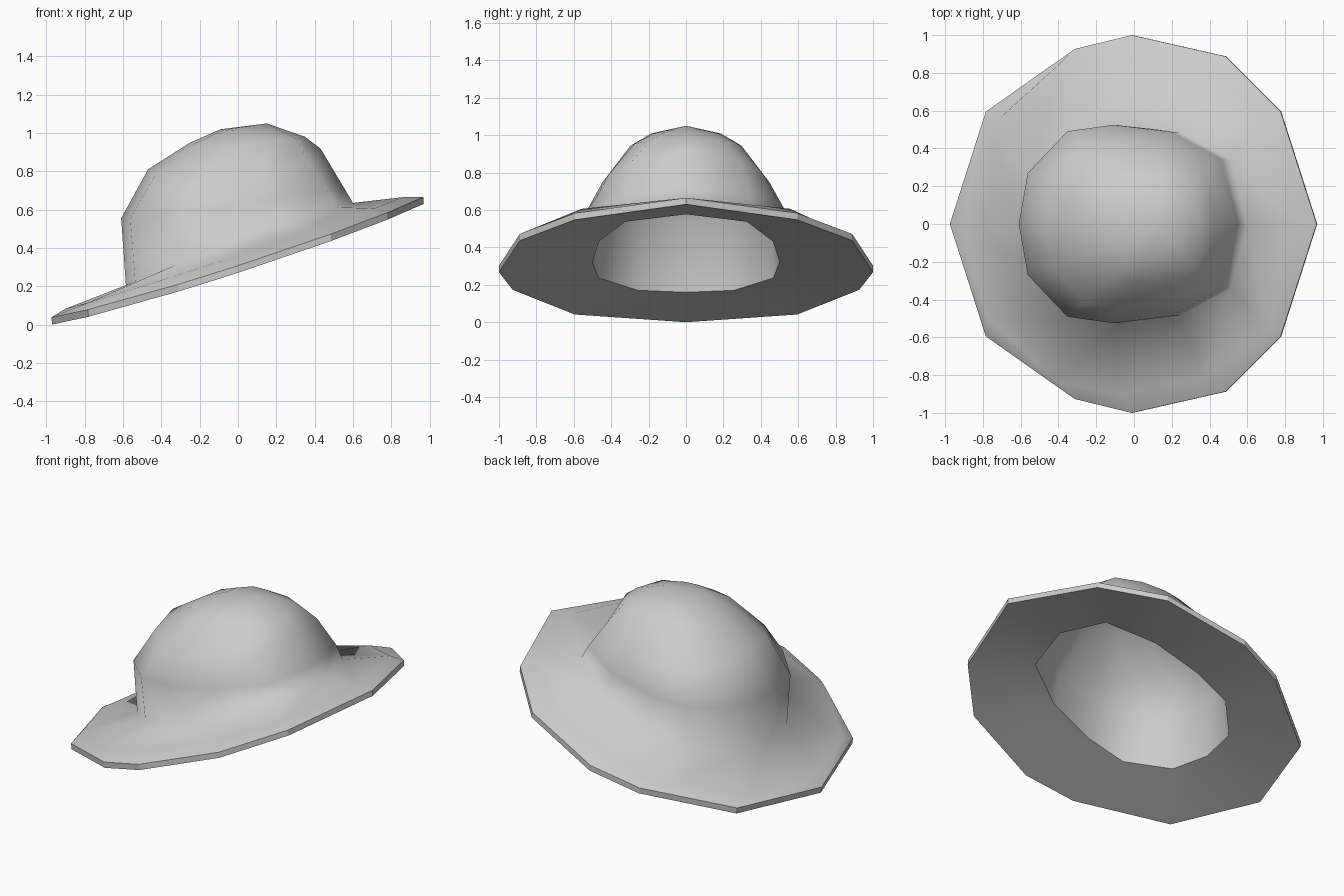
import bpy, bmesh
from math import sin, cos, radians

cube = bpy.data.objects.get("Cube")
if cube:
    bpy.data.objects.remove(cube)

# Felt colour
felt = bpy.data.materials.new("grey_felt")
felt.use_nodes = True
colour = (0.6, 0.6, 0.6, 1)
felt.diffuse_color = colour
felt.node_tree.nodes["Principled BSDF"].inputs["Base Color"].default_value = colour

# Corners (angle, reach) of the uneven twelve-sided outlines, half of each; the rest mirrors in y
BRIM = [(0, 1), (36.5, 1), (60.5, 1.02), (90.5, 1), (109, 0.98), (143.5, 1), (180, 1)]
CROWN = [(0, 1), (37, 1.07), (67, 1), (98, 1), (121, 1.08), (151, 1.05), (180, 1)]
RISE = [((a + c) / 2, (b + d) / 2) for (a, b), (c, d) in zip(BRIM, CROWN)]


def full_circle(half):
    return half + [(360 - a, r) for a, r in reversed(half[1:-1])]


def ring(bm, corners, left, right, half_width, sag):
    """Tilted oval through the left and right (x, z) points, its sides lowered by sag."""
    verts = []
    for angle, reach in full_circle(corners):
        a = radians(angle)
        t = (1 + reach * cos(a)) / 2
        x = left[0] + (right[0] - left[0]) * t
        z = left[1] + (right[1] - left[1]) * t - sag * abs(sin(a)) ** 1.5
        verts.append(bm.verts.new((x, half_width * reach * sin(a), z)))
    return verts


def bridge(bm, lower, upper):
    n = len(lower)
    return [bm.faces.new((lower[i], lower[(i + 1) % n], upper[(i + 1) % n], upper[i]))
            for i in range(n)]


def cap(bm, loop, point):
    tip = bm.verts.new(point)
    for i, v in enumerate(loop):
        bm.faces.new((v, loop[(i + 1) % len(loop)], tip))


# Crown rings from the wide part up: left, right, half width, sag
CROWN_RINGS = [
    ((-0.61, 0.555), (0.55, 0.72), 0.53, 0.02),
    ((-0.47, 0.81), (0.43, 0.92), 0.45, 0.11),
    ((-0.25, 0.95), (0.35, 0.98), 0.3, 0.02),
    ((-0.09, 1.02), (0.25, 1.015), 0.19, 0.01),
]
WALL = 0.035


def lining(left, right, width, sag):
    return ((left[0] + WALL, left[1] - WALL / 2),
            (right[0] - WALL, right[1] - WALL / 2), width - WALL, sag)


bm = bmesh.new()

# Lining of the crown, from its top down to the head opening
inside = [ring(bm, CROWN, *lining(*r)) for r in reversed(CROWN_RINGS)]
opening = ring(bm, CROWN, (-0.56, 0.16), (0.57, 0.577), 0.505, 0.02)

# Brim: underside edge, upper edge, gentle rise, foot of the crown
under = ring(bm, BRIM, (-0.97, 0), (0.97, 0.63), 1, 0.045)
over = ring(bm, BRIM, (-0.975, 0.037), (0.967, 0.665), 1, 0.045)
rise = ring(bm, RISE, (-0.9, 0.083), (0.86, 0.665), 0.9, 0.02)
foot = ring(bm, CROWN, (-0.585, 0.2), (0.6, 0.635), 0.53, -0.02)

# Outer crown
outside = [ring(bm, CROWN, *r) for r in CROWN_RINGS]

loops = inside + [opening, under, over, rise, foot] + outside
rim_faces = []
for lower, upper in zip(loops, loops[1:]):
    faces = bridge(bm, lower, upper)
    if lower is under:
        rim_faces = faces
cap(bm, inside[0], (0.14, 0, 1.05 - WALL))
cap(bm, outside[-1], (0.15, 0, 1.05))
bmesh.ops.recalc_face_normals(bm, faces=bm.faces[:])

# Smooth felt, with a crisp rim and a crisp head opening
for face in bm.faces:
    face.smooth = True
for face in rim_faces:
    for edge in face.edges:
        edge.smooth = False
lip = set(opening)
for edge in bm.edges:
    if set(edge.verts) <= lip:
        edge.smooth = False

mesh = bpy.data.meshes.new("hat")
bm.to_mesh(mesh)
bm.free()
mesh.materials.append(felt)
hat = bpy.data.objects.new("hat", mesh)
bpy.context.scene.collection.objects.link(hat)
